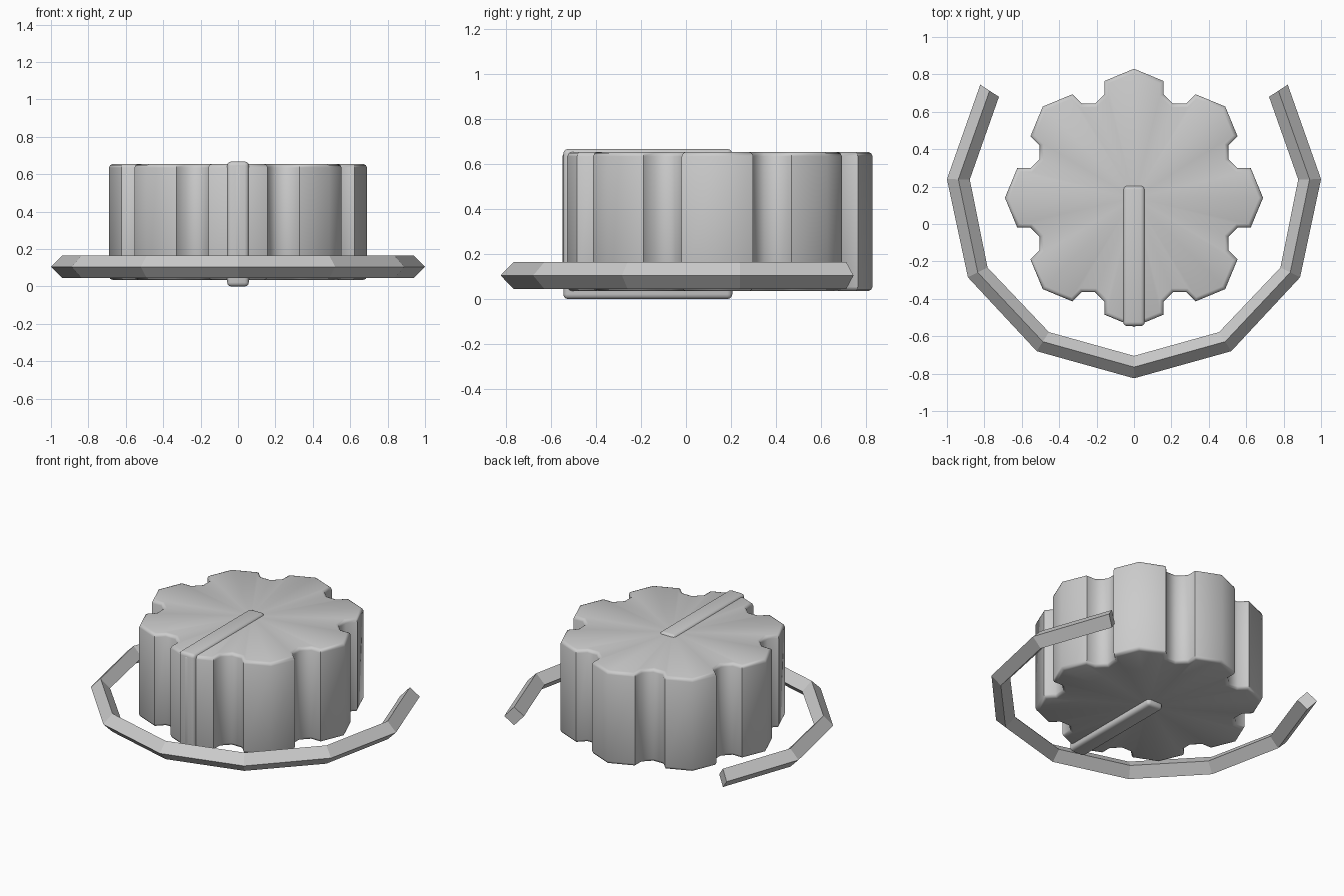
import bpy, bmesh
from math import cos, sin, pi, radians

if "Cube" in bpy.data.objects:
    bpy.data.objects.remove(bpy.data.objects["Cube"])

def new_object(name, bm, smooth=None):
    bmesh.ops.recalc_face_normals(bm, faces=bm.faces[:])
    mesh = bpy.data.meshes.new(name)
    bm.to_mesh(mesh)
    bm.free()
    ob = bpy.data.objects.new(name, mesh)
    bpy.context.collection.objects.link(ob)
    if smooth:
        bpy.ops.object.select_all(action='DESELECT')
        ob.select_set(True)
        bpy.context.view_layer.objects.active = ob
        bpy.ops.object.shade_smooth_by_angle(angle=radians(smooth))
    return ob

# Knob body: octagon with a half-octagon finger groove in the middle of each side
CY, R, GROOVE = 0.14, 0.69, 0.092
Z0, Z1 = 0.035, 0.655
outline = []
for k in range(8):
    a = k * pi / 4
    outline.append((R * cos(a), CY + R * sin(a)))
    g = a + pi / 8
    d = R * cos(pi / 8)
    for i in range(5):
        t = g - pi / 2 - i * pi / 4
        outline.append((d * cos(g) + GROOVE * cos(t), CY + d * sin(g) + GROOVE * sin(t)))
bm = bmesh.new()
base = bm.faces.new([bm.verts.new((x, y, Z0)) for x, y in outline])
ext = bmesh.ops.extrude_face_region(bm, geom=[base], use_keep_orig=True)
for v in [e for e in ext['geom'] if isinstance(e, bmesh.types.BMVert)]:
    v.co.z = Z1
bmesh.ops.recalc_face_normals(bm, faces=bm.faces[:])
rims = [e for e in bm.edges if abs(e.verts[0].co.z - e.verts[1].co.z) < 1e-5]
bmesh.ops.bevel(bm, geom=rims, offset=0.02, segments=2, profile=0.5, affect='EDGES')
# Fan the caps from the centre
caps = [f for f in bm.faces if len(f.verts) > 10]
for f in caps:
    z, loop = f.verts[0].co.z, f.verts[:]
    bm.faces.remove(f)
    c = bm.verts.new((0, CY, z))
    for i, v in enumerate(loop):
        bm.faces.new((v, loop[(i + 1) % len(loop)], c))
new_object("knob_body", bm, 50)

# Pointer bar running through the knob
bm = bmesh.new()
bmesh.ops.create_cube(bm, size=1)
for v in bm.verts:
    v.co.x *= 0.116
    v.co.y = v.co.y * 0.752 - 0.17
    v.co.z = (v.co.z + 0.5) * 0.668
bmesh.ops.bevel(bm, geom=bm.edges[:], offset=0.022, segments=3, profile=0.5, affect='EDGES')
new_object("pointer_bar", bm, 40)

# Scale arc: diamond section swept around the front; left half is mirrored
outer = [(0, -0.825), (0.52, -0.68), (0.888, -0.285), (1.0, 0.24), (0.822, 0.745)]
inner = [(0, -0.705), (0.455, -0.578), (0.783, -0.233), (0.878, 0.238), (0.722, 0.68)]
pairs = list(zip(outer, inner))
pairs = [((-o[0], o[1]), (-i[0], i[1])) for o, i in pairs[:0:-1]] + pairs
bm = bmesh.new()
rings = []
for (ox, oy), (ix, iy) in pairs:
    mx, my = (ox + ix) / 2, (oy + iy) / 2
    rings.append([bm.verts.new(p) for p in
                  ((ox, oy, 0.105), (mx, my, 0.166), (ix, iy, 0.105), (mx, my, 0.044))])
for a, b in zip(rings, rings[1:]):
    for i in range(4):
        j = (i + 1) % 4
        bm.faces.new((a[i], a[j], b[j], b[i]))
bm.faces.new(rings[0])
bm.faces.new(rings[-1])
new_object("scale_arc", bm)
